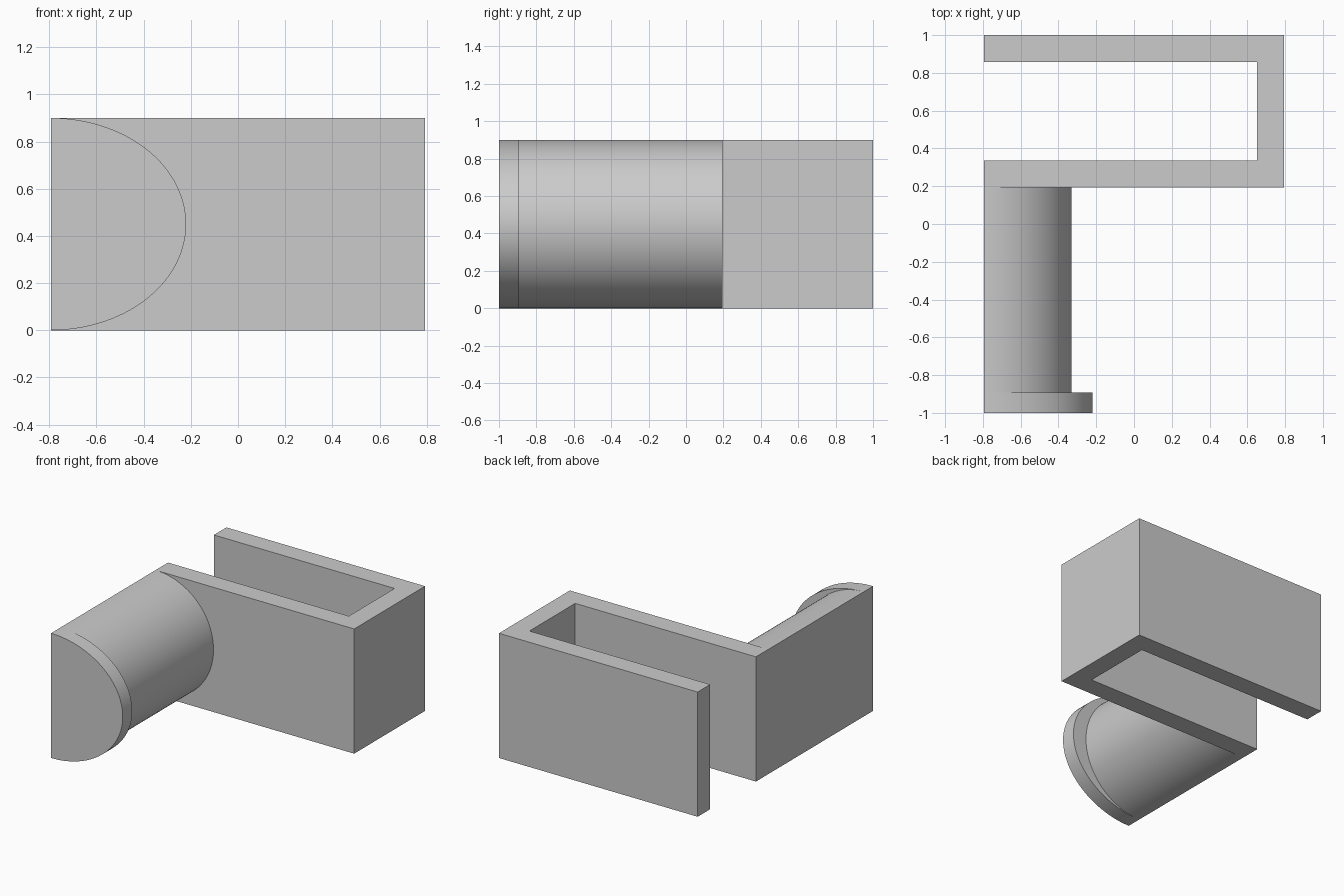
import bpy
import bmesh
from math import cos, sin, pi, radians
from mathutils import Vector

if "Cube" in bpy.data.objects:
    bpy.data.objects.remove(bpy.data.objects["Cube"], do_unlink=True)

GREY = (0.6, 0.6, 0.6, 1.0)
grey = bpy.data.materials.new("plain_grey")
grey.use_nodes = True
grey.diffuse_color = GREY
grey.node_tree.nodes["Principled BSDF"].inputs["Base Color"].default_value = GREY

LEFT, RIGHT, HEIGHT = -0.793, 0.793, 0.9
FRONT, COLLAR, WALL, BACK = -1.0, -0.892, 0.192, 1.0
THICK = 0.143


def extrude_profile(name, points, direction, capped=True):
    """Sweep a closed outline along a direction into a prism."""
    bm = bmesh.new()
    base = bm.faces.new([bm.verts.new(p) for p in points])
    swept = bmesh.ops.extrude_face_region(bm, geom=[base], use_keep_orig=True)["geom"]
    verts = [g for g in swept if isinstance(g, bmesh.types.BMVert)]
    bmesh.ops.translate(bm, verts=verts, vec=direction)
    bmesh.ops.recalc_face_normals(bm, faces=bm.faces[:])
    if not capped:
        axis = Vector(direction).normalized()
        caps = [f for f in bm.faces if abs(f.normal.dot(axis)) > 0.9]
        bmesh.ops.delete(bm, geom=caps, context="FACES_ONLY")
    mesh = bpy.data.meshes.new(name)
    bm.to_mesh(mesh)
    bm.free()
    mesh.materials.append(grey)
    obj = bpy.data.objects.new(name, mesh)
    bpy.context.collection.objects.link(obj)
    bpy.ops.object.select_all(action="DESELECT")
    obj.select_set(True)
    bpy.context.view_layer.objects.active = obj
    bpy.ops.object.shade_smooth_by_angle(angle=radians(30))
    return obj


def half_ellipse(reach, y, steps=72):
    """Upright D outline with its flat side on the left edge."""
    r = HEIGHT / 2
    angles = [pi * i / steps - pi / 2 for i in range(steps + 1)]
    return [(LEFT + reach * cos(a), y, r + r * sin(a)) for a in angles]


# U-shaped bracket, open on one end
outline = [(LEFT, WALL), (RIGHT, WALL), (RIGHT, BACK), (LEFT, BACK),
           (LEFT, BACK - THICK), (RIGHT - THICK, BACK - THICK),
           (RIGHT - THICK, WALL + THICK), (LEFT, WALL + THICK)]
extrude_profile("u_bracket", [(x, y, 0) for x, y in outline], (0, 0, HEIGHT))

# Half-round shaft between the bracket and the end flange
extrude_profile("half_round_shaft", half_ellipse(0.463, COLLAR),
                (0, WALL - COLLAR, 0), capped=False)

# Wider end flange
extrude_profile("end_flange", half_ellipse(0.573, FRONT), (0, COLLAR - FRONT, 0))
